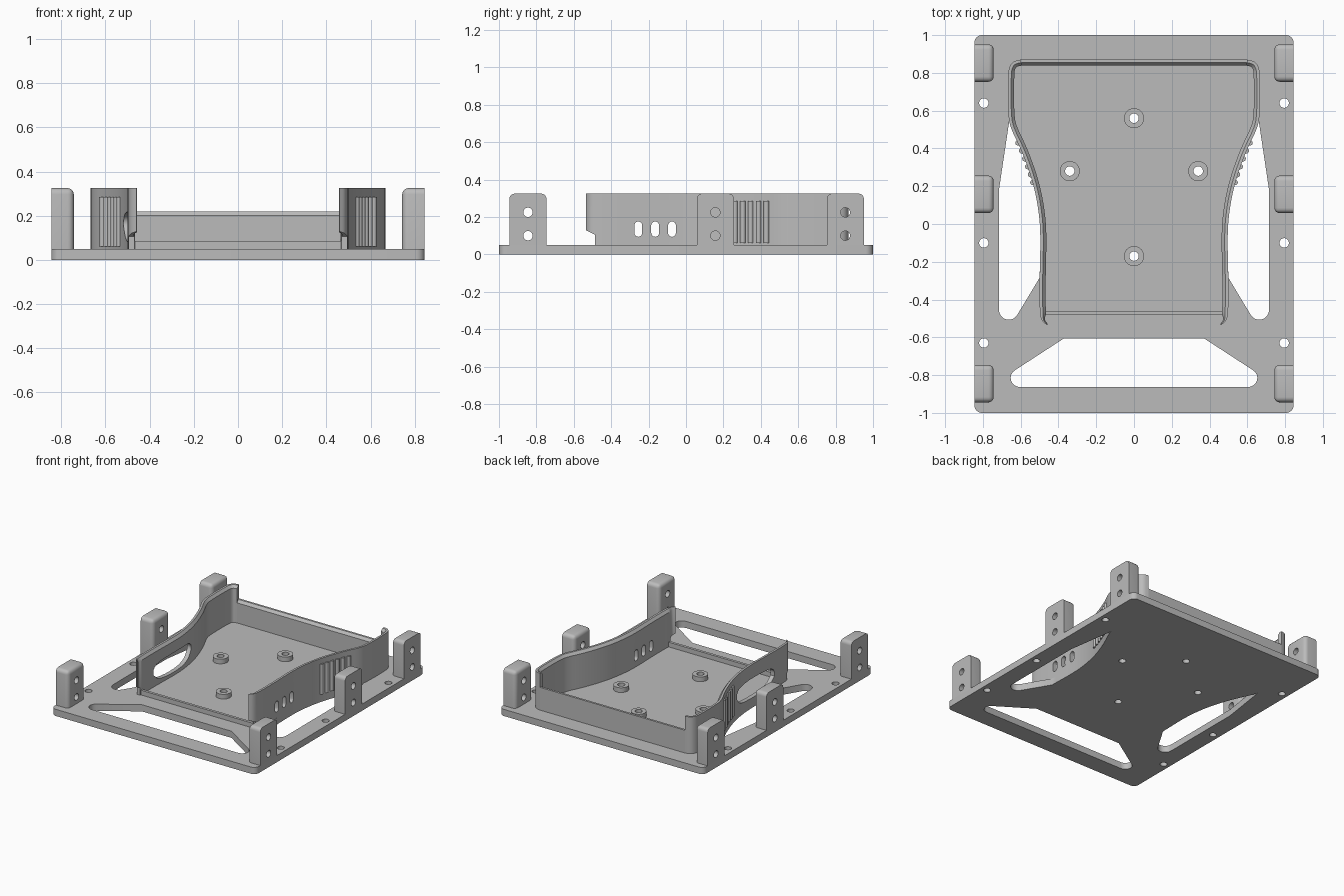
import bpy, bmesh, math
from mathutils import Vector

cube = bpy.data.objects.get("Cube")
if cube:
    bpy.data.objects.remove(cube)

grey = bpy.data.materials.new("plain_grey")
grey.use_nodes = True
grey.diffuse_color = (0.5, 0.5, 0.5, 1)
grey.node_tree.nodes["Principled BSDF"].inputs["Base Color"].default_value = (0.5, 0.5, 0.5, 1)

BASE, TOP, THICK = 0.05, 0.325, 0.032


def finish(name, bm):
    bmesh.ops.recalc_face_normals(bm, faces=bm.faces)
    mesh = bpy.data.meshes.new(name)
    bm.to_mesh(mesh)
    bm.free()
    mesh.materials.append(grey)
    ob = bpy.data.objects.new(name, mesh)
    bpy.context.scene.collection.objects.link(ob)
    return ob


def prism(bm, pts, lo, hi, axis="z"):
    """Extrude an outline along z, or a (y, z) outline along x."""
    def place(p, d):
        return (p[0], p[1], d) if axis == "z" else (d, p[0], p[1])
    a = [bm.verts.new(place(p, lo)) for p in pts]
    b = [bm.verts.new(place(p, hi)) for p in pts]
    bm.faces.new(a)
    bm.faces.new(b)
    for i in range(len(pts)):
        j = (i + 1) % len(pts)
        bm.faces.new((a[i], a[j], b[j], b[i]))


def circle(x, y, r, n=24, ry=None):
    return [(x + r * math.cos(2 * math.pi * i / n),
             y + (ry or r) * math.sin(2 * math.pi * i / n)) for i in range(n)]


def arc(cx, cy, r, start, end, n=8):
    angles = [math.radians(start + (end - start) * i / n) for i in range(n + 1)]
    return [(cx + r * math.cos(a), cy + r * math.sin(a)) for a in angles]


def cut(ob, bm):
    """Subtract the solids in bm and keep the result as plain mesh."""
    tool = finish("cutter", bm)
    tool.hide_render = True
    mod = ob.modifiers.new("cut", "BOOLEAN")
    mod.operation, mod.solver, mod.object = "DIFFERENCE", "EXACT", tool
    bpy.context.view_layer.update()
    deps = bpy.context.evaluated_depsgraph_get()
    mesh = bpy.data.meshes.new_from_object(ob.evaluated_get(deps))
    ob.modifiers.clear()
    ob.data = mesh
    bpy.data.objects.remove(tool)


def smooth(ob, angle=35):
    bpy.ops.object.select_all(action="DESELECT")
    ob.select_set(True)
    bpy.context.view_layer.objects.active = ob
    bpy.ops.object.shade_smooth_by_angle(angle=math.radians(angle))


def rounded(pts, rounds=2):
    """Corner-cutting that keeps the end points."""
    for _ in range(rounds):
        out = [pts[0]]
        for a, b in zip(pts, pts[1:]):
            out += [a.lerp(b, 0.25), a.lerp(b, 0.75)]
        pts = out + [pts[-1]]
    return pts


def sweep(name, path, height, side=1):
    """Wall with a chamfered inner rim; the path is its outer edge."""
    bm = bmesh.new()
    rings = []
    for i, p in enumerate(path):
        t = (path[min(i + 1, len(path) - 1)] - path[max(i - 1, 0)]).normalized()
        inward = Vector((-t.y, t.x))
        w = THICK * min(1, (p.y + 0.55) / 0.07)
        ring = []
        for d, z in ((0, BASE), (0, height), (w / 2, height), (w, height - 0.02), (w, BASE)):
            q = p + inward * d
            ring.append(bm.verts.new((side * q.x, q.y, z)))
        rings.append(ring)
    for a, b in zip(rings, rings[1:]):
        for i in range(5):
            j = (i + 1) % 5
            bm.faces.new((a[i], a[j], b[j], b[i]))
    bm.faces.new(rings[0])
    bm.faces.new(rings[-1])
    return finish(name, bm)


# Outer edge of a side wall, front to back
wall_path = rounded([Vector(p) for p in (
    (0.46, -0.535), (0.488, -0.515), (0.5, -0.47), (0.5, -0.28), (0.494, -0.05),
    (0.506, 0.08), (0.53, 0.2), (0.565, 0.31), (0.605, 0.41), (0.65, 0.5),
    (0.667, 0.57), (0.667, 0.8), (0.657, 0.84), (0.635, 0.863), (0.6, 0.87))])

# Base plate with slots and screw holes
X, Y, R = 0.845, 1.0, 0.04
bm = bmesh.new()
prism(bm, arc(X - R, Y - R, R, 0, 90) + arc(R - X, Y - R, R, 90, 180)
      + arc(R - X, R - Y, R, 180, 270) + arc(X - R, R - Y, R, 270, 360), 0, BASE)
plate = finish("base_plate", bm)
standoffs = ((0, 0.56), (0.34, 0.28), (-0.34, 0.28), (0, -0.17))
bm = bmesh.new()
prism(bm, [(0.37, -0.605), (-0.37, -0.605)] + arc(-0.605, -0.815, 0.048, 122, 270)
      + arc(0.605, -0.815, 0.048, 270, 418), -0.1, 0.1)
slot = [(p.x, p.y) for p in wall_path if -0.28 < p.y < 0.55]
slot = [(0.5, -0.285)] + slot + [(0.715, 0.18)] + arc(0.663, -0.455, 0.052, 0, -148)
for s in (1, -1):
    prism(bm, [(s * x, y) for x, y in slot], -0.1, 0.1)
    for y in (0.64, -0.1, -0.63):
        prism(bm, circle(s * 0.795, y, 0.025), -0.1, 0.1)
for x, y in standoffs:
    prism(bm, circle(x, y, 0.025), -0.1, 0.1)
cut(plate, bm)
smooth(plate)

# Round standoffs on the floor
for i, (x, y) in enumerate(standoffs):
    bm = bmesh.new()
    prism(bm, circle(x, y, 0.053, 32), BASE, 0.085)
    post = finish(f"standoff_{i + 1}", bm)
    bm = bmesh.new()
    prism(bm, circle(x, y, 0.025), 0, 0.2)
    cut(post, bm)
    smooth(post)

# Side walls: front notch on both, three ovals left, one large opening right
for s, label in ((1, "left"), (-1, "right")):
    wall = sweep(f"{label}_side_wall", wall_path, TOP, s)
    bm = bmesh.new()
    prism(bm, [(-0.6, 0.0), (-0.487, 0.0), (-0.487, 0.105), (-0.537, 0.13), (-0.6, 0.13)],
          s * 0.3, s * 0.7, "x")
    if s > 0:
        for y in (-0.255, -0.165, -0.075):
            prism(bm, arc(y, 0.155, 0.021, 0, 180) + arc(y, 0.115, 0.021, 180, 360), 0.4, 0.6, "x")
    else:
        hole = [Vector(p) for p in ((-0.33, 0.14), (-0.33, 0.19), (-0.26, 0.22), (0.08, 0.22),
                                    (0.14, 0.19), (0.14, 0.14), (0.06, 0.075), (-0.26, 0.075),
                                    (-0.33, 0.14))]
        prism(bm, rounded(hole)[:-1], -0.65, -0.4, "x")
    cut(wall, bm)
    smooth(wall)

    # Grip ribs on the outer face
    bm = bmesh.new()
    for k in range(6):
        y = 0.22 + 0.042 * k
        a, b = next((a, b) for a, b in zip(wall_path, wall_path[1:]) if a.y <= y <= b.y)
        p = a.lerp(b, (y - a.y) / (b.y - a.y))
        prism(bm, circle(s * (p.x - 0.002), y, 0.015, 12), 0.06, 0.285)
    smooth(finish(f"{label}_grip_ribs", bm))

# Lower back wall and low front lip
sweep("back_wall", [Vector((0.6, 0.87)), Vector((-0.6, 0.87))], 0.22)
bm = bmesh.new()
prism(bm, [(-0.478, -0.48), (0.478, -0.48), (0.478, -0.46), (-0.478, -0.46)], BASE, 0.085)
finish("front_lip", bm)

# Mounting posts with two cross holes each, flat on the outer side
for s, label in ((1, "left"), (-1, "right")):
    for y, place in ((-0.845, "front"), (0.157, "middle"), (0.852, "back")):
        bm = bmesh.new()
        lo, hi = y - 0.099, y + 0.099
        prism(bm, [(lo, BASE), (hi, BASE), (hi, TOP), (lo, TOP)], s * 0.743, s * X, "x")
        edges = [e for e in bm.edges
                 if not all(abs(v.co.x) > X - 0.01 for v in e.verts)
                 and not all(v.co.z < BASE + 0.01 for v in e.verts)]
        bmesh.ops.bevel(bm, geom=edges, offset=0.028, segments=5, profile=0.5, affect="EDGES")
        post = finish(f"{place}_{label}_post", bm)
        bm = bmesh.new()
        for z in (0.1, 0.225):
            prism(bm, circle(y, z, 0.025), s * 0.6, s * 0.95, "x")
        cut(post, bm)
        smooth(post)
